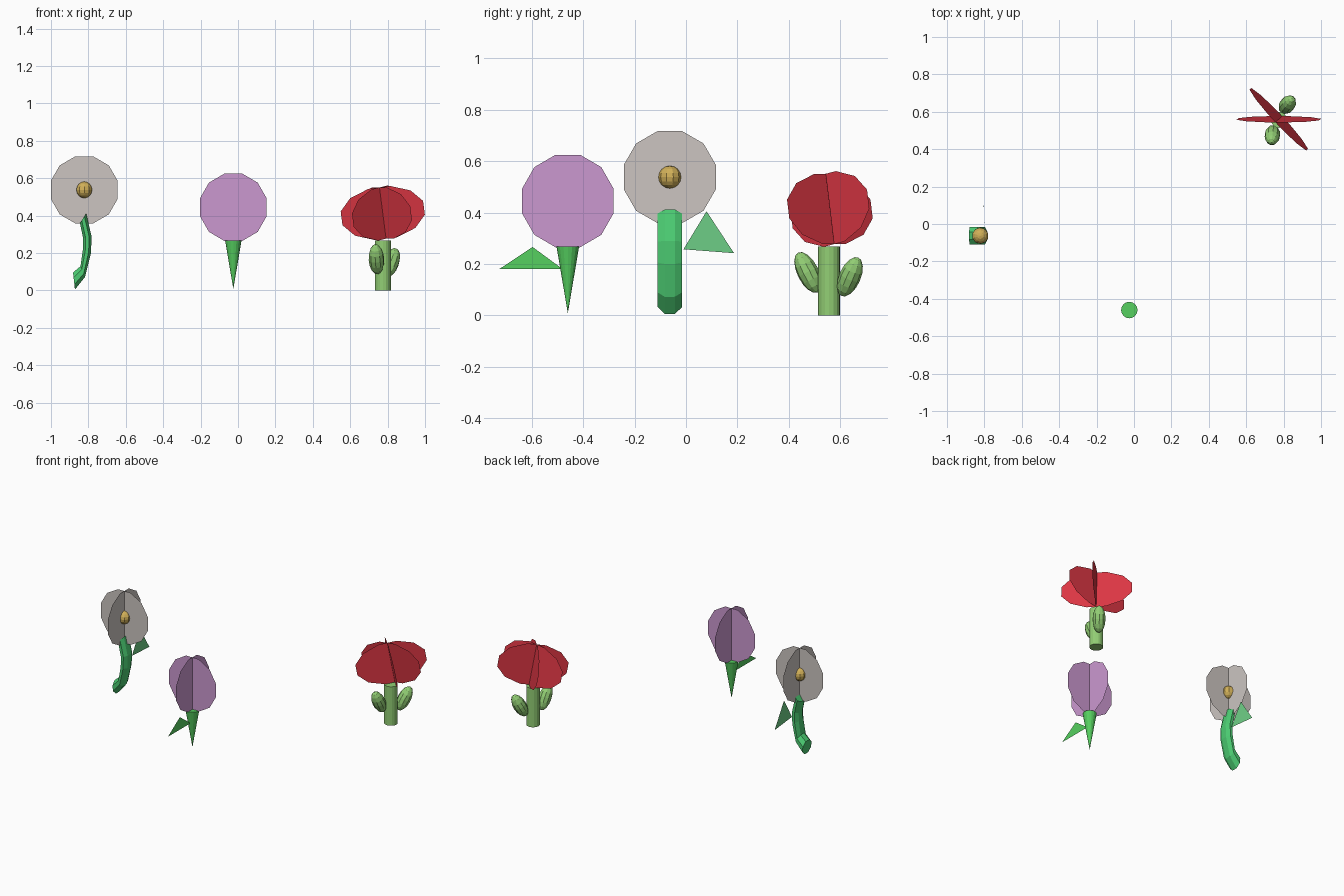
import bpy, bmesh, math
from mathutils import Vector, Matrix

if "Cube" in bpy.data.objects:
    bpy.data.objects.remove(bpy.data.objects["Cube"])


def material(name, r, g, b):
    lin = lambda c: ((c / 255 + 0.055) / 1.055) ** 2.4
    m = bpy.data.materials.new(name)
    m.diffuse_color = (lin(r), lin(g), lin(b), 1)
    m.use_nodes = True
    m.node_tree.nodes["Principled BSDF"].inputs["Base Color"].default_value = m.diffuse_color
    return m


GREY = material("pale grey petals", 204, 197, 193)
PURPLE = material("purple petals", 203, 152, 208)
RED = material("red petals", 222, 55, 68)
GOLD = material("gold centre", 208, 175, 88)
LIME = material("light green stem", 146, 206, 116)
GREEN = material("bright green stem", 86, 208, 96)
EMERALD = material("emerald stem", 76, 205, 115)
MINT = material("mint leaf", 110, 206, 134)


def make(name, bm, mat):
    bmesh.ops.recalc_face_normals(bm, faces=bm.faces)
    mesh = bpy.data.meshes.new(name)
    bm.to_mesh(mesh)
    bm.free()
    mesh.materials.append(mat)
    ob = bpy.data.objects.new(name, mesh)
    bpy.context.collection.objects.link(ob)
    return ob


def face(name, pts, mat):
    bm = bmesh.new()
    bm.faces.new([bm.verts.new(p) for p in pts])
    return make(name, bm, mat)


def petal(name, centre, half_w, half_h, yaw, mat, tilt=Matrix()):
    """Upright flat twelve-sided disc, turned by yaw about z, then tilted."""
    k = 1 / math.cos(math.pi / 12)
    rot = tilt @ Matrix.Rotation(math.radians(yaw), 4, 'Z')
    pts = []
    for i in range(12):
        a = math.radians(15 + 30 * i)
        p = Vector((half_w * k * math.cos(a), 0, half_h * k * math.sin(a)))
        pts.append(Vector(centre) + rot @ p)
    return face(name, pts, mat)


def ball(name, centre, axis, half_len, radius, segs, rings, mat):
    bm = bmesh.new()
    q = Vector(axis).to_track_quat('Z', 'Y').to_matrix().to_4x4()
    mx = Matrix.Translation(centre) @ q @ Matrix.Diagonal((radius, radius, half_len, 1))
    bmesh.ops.create_uvsphere(bm, u_segments=segs, v_segments=rings, radius=1, matrix=mx)
    return make(name, bm, mat)


def cone(name, x, y, z0, z1, r0, r1, mat):
    bm = bmesh.new()
    bmesh.ops.create_cone(bm, cap_ends=True, segments=16, radius1=r0, radius2=r1,
                          depth=z1 - z0, matrix=Matrix.Translation((x, y, (z0 + z1) / 2)))
    return make(name, bm, mat)


# Grey flower: crossed petals, gold centre, bent eight-sided stem, leaf
gc = (-0.822, -0.063, 0.538)
for i, yaw in enumerate((0, 90)):
    petal(f"grey_petal_{i + 1}", gc, 0.179, 0.179, yaw, GREY)
ball("grey_flower_centre", gc, (0, 0, 1), 0.044, 0.044, 10, 8, GOLD)

# each ring: upper-left and lower-right edge in x, z
rings = [((-0.882, 0.096), (-0.872, 0.005)), ((-0.842, 0.13), (-0.818, 0.072)),
         ((-0.829, 0.22), (-0.786, 0.20)), ((-0.828, 0.28), (-0.783, 0.29)),
         ((-0.845, 0.36), (-0.812, 0.412))]
bm = bmesh.new()
loops = []
k = 1 / math.cos(math.pi / 8)
for a, b in rings:
    a, b = Vector(a), Vector(b)
    mid, half = (a + b) / 2, (a - b) / 2
    loop = []
    for i in range(8):
        t = math.pi / 8 + i * math.pi / 4
        p = mid + half * math.cos(t) * k
        loop.append(bm.verts.new((p.x, -0.063 + 0.047 * k * math.sin(t), p.y)))
    loops.append(loop)
for l0, l1 in zip(loops, loops[1:]):
    for i in range(8):
        j = (i + 1) % 8
        bm.faces.new((l0[i], l0[j], l1[j], l1[i]))
bm.faces.new(loops[0])
bm.faces.new(loops[-1])
make("grey_flower_stem", bm, EMERALD)
face("grey_flower_leaf", [(-0.80, -0.01, 0.257), (-0.803, 0.08, 0.405), (-0.806, 0.187, 0.242)], MINT)

# Purple flower: crossed petals on an inverted cone, with a leaf
pc = (-0.025, -0.46, 0.445)
for i, yaw in enumerate((0, 90)):
    petal(f"purple_petal_{i + 1}", pc, 0.178, 0.18, yaw, PURPLE)
cone("purple_flower_stem", -0.025, -0.46, 0.008, 0.268, 0, 0.044, GREEN)
face("purple_flower_leaf", [(-0.025, -0.727, 0.18), (-0.025, -0.597, 0.266), (-0.025, -0.48, 0.18)], GREEN)

# Red flower: three wide petals tilted together, thick stem, two rounded lobes
rc = (0.774, 0.56, 0.414)
tilt_axis = Vector((math.cos(math.radians(-47)), math.sin(math.radians(-47)), 0))
lean = Vector((-0.73, -0.68, 0))
sign = 1 if tilt_axis.cross(Vector((0, 0, 1))).dot(lean) > 0 else -1
tilt = Matrix.Rotation(sign * math.radians(10), 4, tilt_axis)
for i, yaw in enumerate((0, -47, 43)):
    petal(f"red_petal_{i + 1}", rc, 0.222, 0.139, yaw, RED, tilt)
cone("red_flower_stem", 0.775, 0.557, 0, 0.268, 0.043, 0.043, LIME)
ball("front_lobe", (0.74, 0.475, 0.167), (-0.01, -0.075, 0.15), 0.087, 0.042, 10, 8, LIME)
ball("back_lobe", (0.82, 0.638, 0.15), (0.05, 0.065, 0.15), 0.085, 0.042, 10, 8, LIME)
